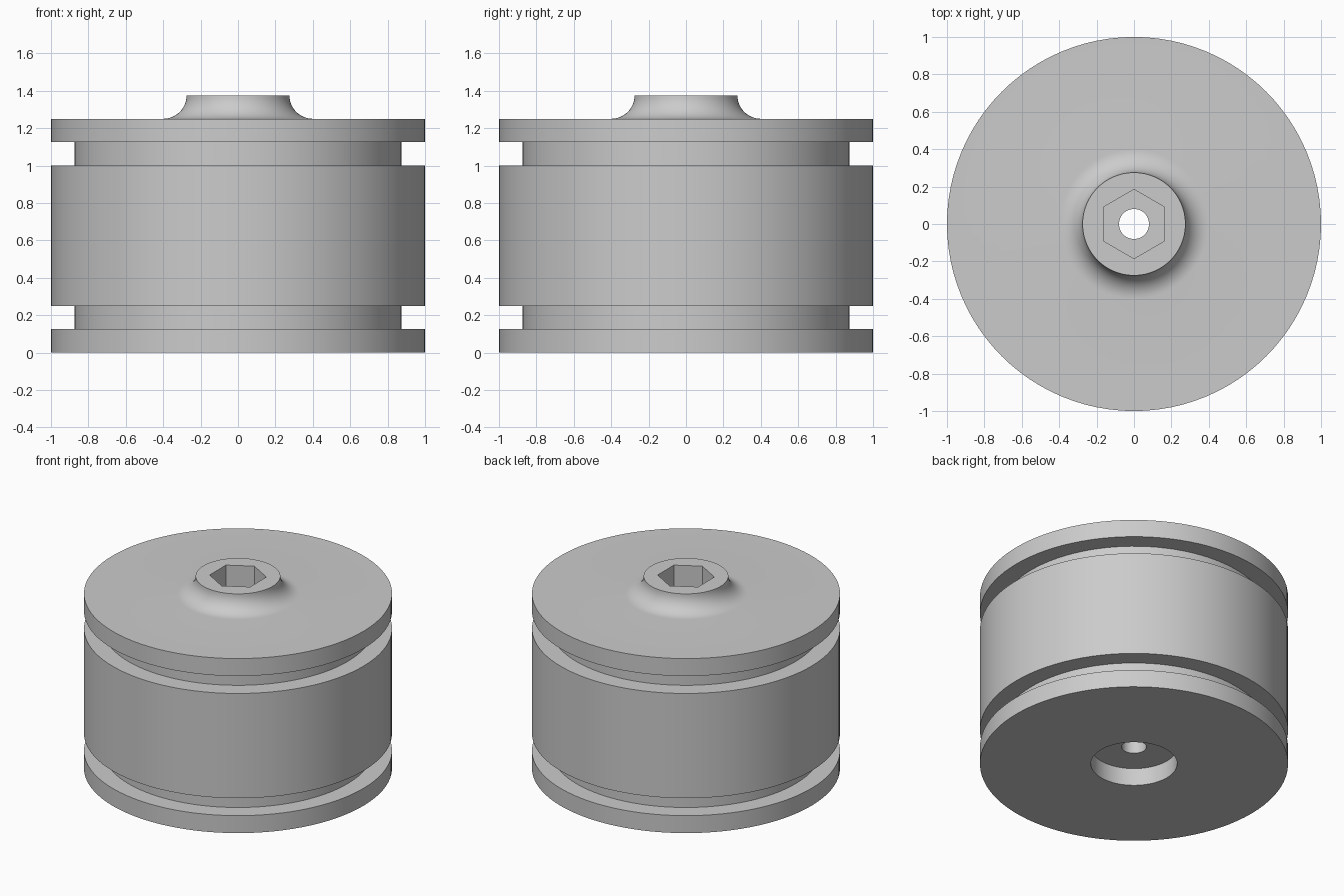
import bpy, bmesh
from math import sin, cos, pi, radians

cube = bpy.data.objects.get("Cube")
if cube:
    bpy.data.objects.remove(cube)

SEGMENTS = 96
STEP = 2 * pi / SEGMENTS


def material(name, value):
    mat = bpy.data.materials.new(name)
    mat.use_nodes = True
    colour = (value, value, value, 1)
    mat.diffuse_color = colour
    mat.node_tree.nodes["Principled BSDF"].inputs["Base Color"].default_value = colour
    return mat


def hex_radius(apothem, angle):
    """Radius of a hexagon whose flats face +x and -x."""
    offset = (angle + pi / 6) % (pi / 3) - pi / 6
    return apothem / cos(offset)


def lathe(name, profile, mat):
    """Closed turned solid; each point is (radius, height, is_hexagonal)."""
    bm = bmesh.new()
    rings = []
    for radius, z, is_hex in profile:
        ring = []
        for i in range(SEGMENTS):
            a = i * STEP
            r = hex_radius(radius, a) if is_hex else radius
            ring.append(bm.verts.new((r * cos(a), r * sin(a), z)))
        rings.append(ring)
    for k, lower in enumerate(rings):
        upper = rings[(k + 1) % len(rings)]
        for i in range(SEGMENTS):
            j = (i + 1) % SEGMENTS
            bm.faces.new((lower[i], lower[j], upper[j], upper[i]))
    bmesh.ops.recalc_face_normals(bm, faces=bm.faces)
    mesh = bpy.data.meshes.new(name)
    bm.to_mesh(mesh)
    bm.free()
    mesh.materials.append(mat)
    obj = bpy.data.objects.new(name, mesh)
    bpy.context.collection.objects.link(obj)
    bpy.context.view_layer.objects.active = obj
    obj.select_set(True)
    bpy.ops.object.shade_smooth_by_angle(angle=radians(25))
    return obj


# Outer wall with two square grooves
outer, groove, unit = 1.0, 0.875, 0.125
wall = [(outer, 0), (outer, unit), (groove, unit), (groove, 2 * unit),
        (outer, 2 * unit), (outer, 8 * unit), (groove, 8 * unit),
        (groove, 9 * unit), (outer, 9 * unit), (outer, 10 * unit)]

# Boss flaring into the top deck with a concave fillet
boss, boss_top = 0.275, 11 * unit
fillet = [(boss + unit * (1 - sin(t)), boss_top - unit * cos(t))
          for t in (i * pi / 24 for i in range(13))]

# Hexagonal socket, through hole and round recess underneath
hole, socket_floor = 0.08, 9 * unit
socket = [(0.16, boss_top, True), (0.16, socket_floor, True)]
bore = [(hole, socket_floor), (hole, unit), (0.28, unit), (0.28, 0)]

profile = ([(r, z, False) for r, z in wall + fillet] + socket
           + [(r, z, False) for r, z in bore])
lathe("grooved_drum", profile, material("light grey", 0.6))
